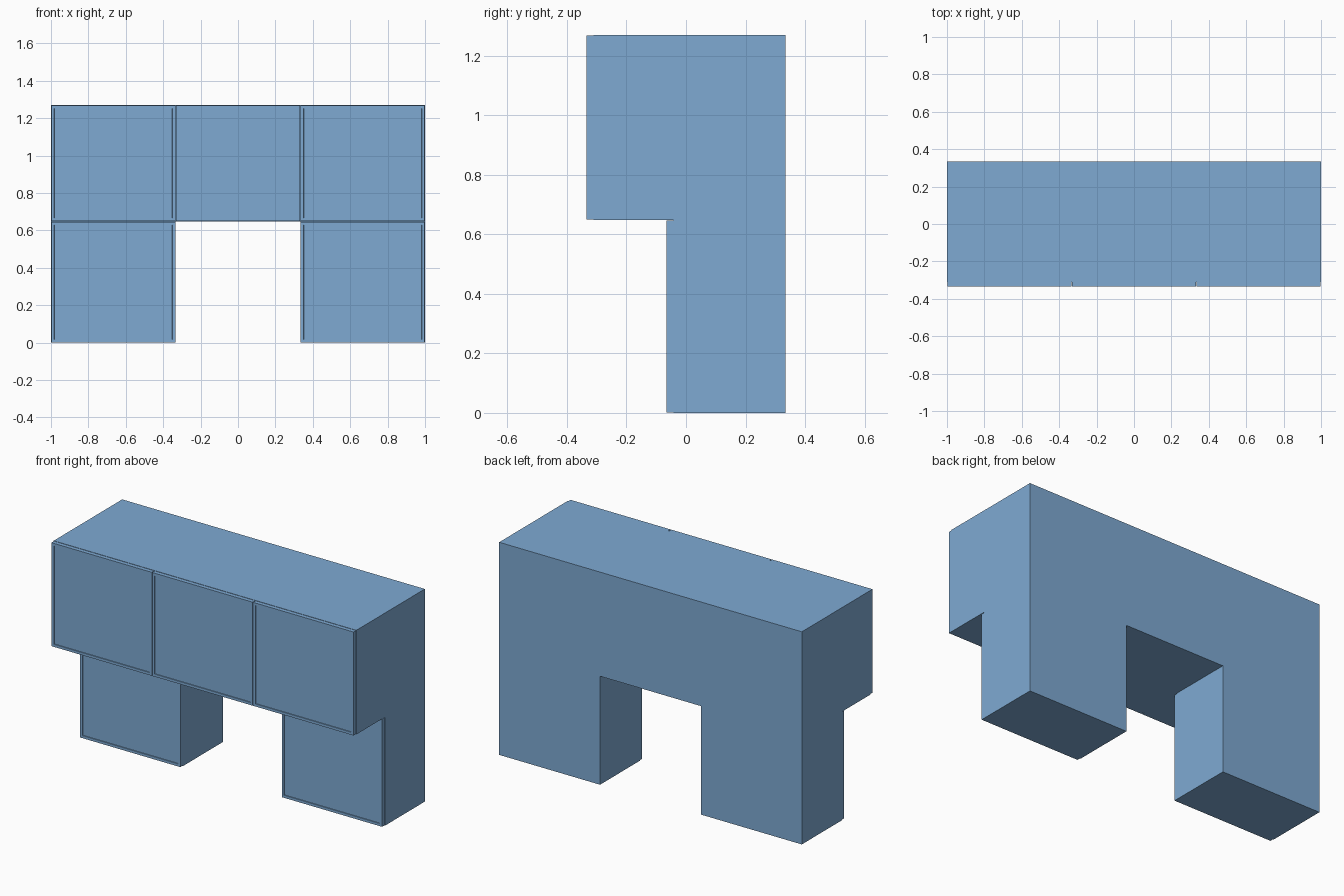
import bpy, bmesh
from mathutils import Vector

if "Cube" in bpy.data.objects:
    bpy.data.objects.remove(bpy.data.objects["Cube"])

W = 2 / 3          # module width
BACK = 0.335       # rear plane
DOOR = 0.024       # door thickness
GAP = 0.002        # reveal around each door

# Steel blue paint
blue = bpy.data.materials.new("blue_paint")
blue.diffuse_color = (0.21, 0.40, 0.65, 1)
blue.use_nodes = True
blue.node_tree.nodes["Principled BSDF"].inputs["Base Color"].default_value = blue.diffuse_color


def box(name, lo, hi, inset=0, recess=0):
    """Box between two corners, optionally with a shallow recessed front panel."""
    lo, hi = Vector(lo), Vector(hi)
    bm = bmesh.new()
    bmesh.ops.create_cube(bm, size=1)
    for v in bm.verts:
        v.co = Vector((lo[i] + (v.co[i] + 0.5) * (hi[i] - lo[i]) for i in range(3)))
    if inset:
        bm.normal_update()
        front = [f for f in bm.faces if f.normal.y < -0.9]
        bmesh.ops.inset_region(bm, faces=front, thickness=inset)
        # step the panel straight back from its frame
        bmesh.ops.inset_region(bm, faces=front, thickness=0.001)
        for v in front[0].verts:
            v.co.y += recess
    mesh = bpy.data.meshes.new(name)
    bm.to_mesh(mesh)
    bm.free()
    mesh.materials.append(blue)
    obj = bpy.data.objects.new(name, mesh)
    bpy.context.collection.objects.link(obj)
    return obj


def cabinet(name, cx, front, z0, z1):
    """Cabinet carcass with a framed door on its front."""
    x0, x1 = cx - W / 2, cx + W / 2
    box(name + "_carcass", (x0, front + DOOR, z0), (x1, BACK, z1))
    box(name + "_door", (x0 + GAP, front, z0 + GAP),
        (x1 - GAP, front + DOOR, z1 - GAP), inset=0.022, recess=0.004)


# Upper row of three deep cabinets
for label, cx in (("left", -W), ("middle", 0), ("right", W)):
    cabinet("upper_" + label, cx, -0.335, 0.648, 1.27)

# Two shallower cabinets below, leaving the middle bay open
for label, cx in (("left", -W), ("right", W)):
    cabinet("lower_" + label, cx, -0.066, 0.0, 0.648)
